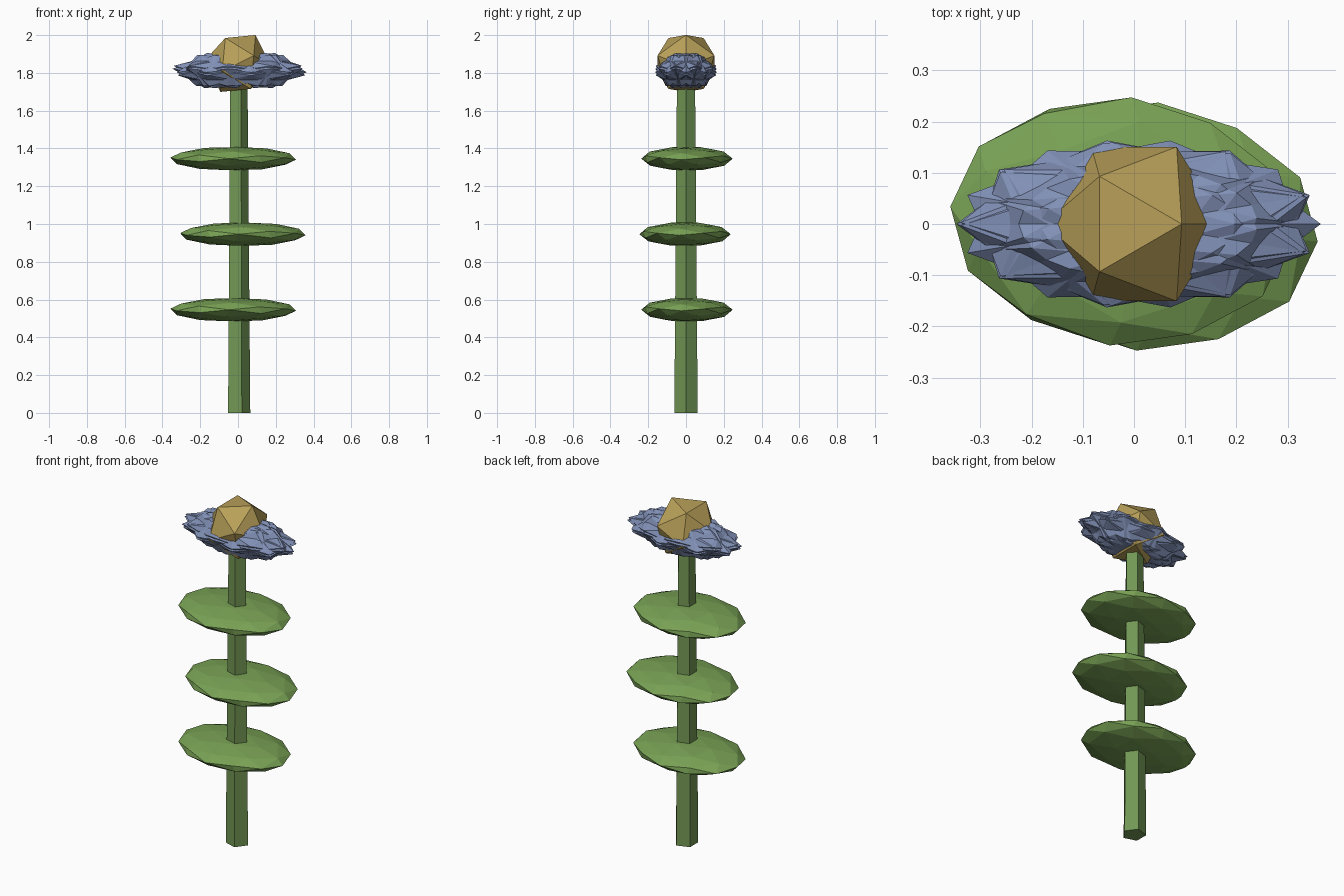
import bpy, bmesh, math
from mathutils import Matrix, Vector

if "Cube" in bpy.data.objects:
    bpy.data.objects.remove(bpy.data.objects["Cube"])


def material(name, color):
    m = bpy.data.materials.new(name)
    m.diffuse_color = (*color, 1)
    m.use_nodes = True
    m.node_tree.nodes["Principled BSDF"].inputs["Base Color"].default_value = m.diffuse_color
    return m


STEM = material("stem_green", (0.17, 0.31, 0.09))
LEAF = material("leaf_green", (0.19, 0.36, 0.09))
PETAL = material("petal_blue", (0.22, 0.28, 0.47))
GOLD = material("centre_gold", (0.48, 0.35, 0.10))


def finish(bm, name, mat):
    me = bpy.data.meshes.new(name)
    bm.to_mesh(me)
    bm.free()
    me.materials.append(mat)
    ob = bpy.data.objects.new(name, me)
    bpy.context.collection.objects.link(ob)
    return ob


def add_ball(bm, level, scale, loc, spin=0.0, turn=0.0):
    """Icosphere with an edge on top; spin is before scaling, turn after."""
    mat = (Matrix.Translation(loc)
           @ Matrix.Rotation(turn, 4, 'Z')
           @ Matrix.Diagonal((*scale, 1))
           @ Matrix.Rotation(spin, 4, 'Z')
           @ Matrix.Rotation(math.radians(31.717), 4, 'Y'))
    bmesh.ops.create_icosphere(bm, subdivisions=level, radius=1, matrix=mat)


# Five-sided tapering stem, one corner towards +x
bm = bmesh.new()
bmesh.ops.create_cone(bm, cap_ends=True, segments=5, radius1=0.065, radius2=0.05,
                      depth=1.8, matrix=Matrix.Translation((0, 0, 0.9)))
corner = max((v.co for v in bm.verts if v.co.z < 0.1), key=lambda c: c.x)
bmesh.ops.rotate(bm, verts=bm.verts, cent=(0, 0, 0),
                 matrix=Matrix.Rotation(-math.atan2(corner.y, corner.x), 3, 'Z'))
finish(bm, "stem", STEM)

# Three flattened leaves, alternating sides
for i in range(3):
    side = -1 if i % 2 == 0 else 1
    bm = bmesh.new()
    add_ball(bm, 2, (0.335, 0.243, 0.064),
             Vector((0.026 * side, -0.005 * side, 0.546 + 0.4 * i)),
             turn=math.radians(-5))
    finish(bm, f"leaf_{i + 1}", LEAF)

# Petal ruff: nine turned icosahedra squashed into one ellipsoid
bm = bmesh.new()
for i in range(9):
    add_ball(bm, 1, (0.357, 0.166, 0.108), Vector((0.009, 0, 1.8125)),
             spin=i * math.tau / 9)
finish(bm, "petals", PETAL)

# Faceted flower centre
bm = bmesh.new()
add_ball(bm, 1, (0.177, 0.177, 0.177), Vector((0, 0, 1.85)))
finish(bm, "flower_centre", GOLD)
